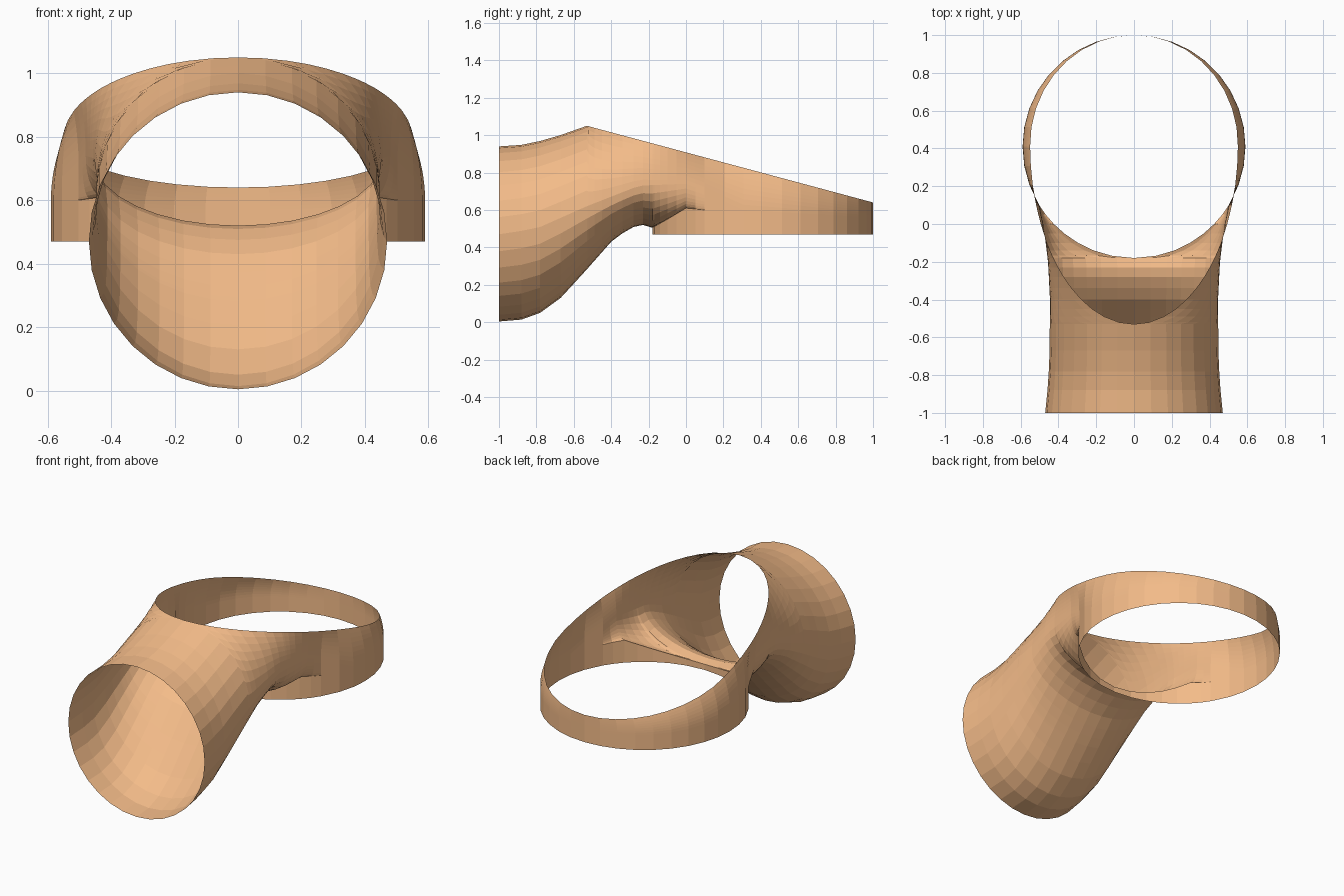
import bpy, bmesh, math

if "Cube" in bpy.data.objects:
    bpy.data.objects.remove(bpy.data.objects["Cube"])

# Side-view guide curves, as (y, value)
TOP = [(-1, .94), (-.85, .95), (-.7, .99), (-.53, 1.05), (1, .64)]
RIDGE = [(-1, .004), (-.88, .014), (-.78, .05), (-.67, .13), (-.55, .26), (-.4, .43),
         (-.3, .505), (-.23, .52), (-.18, .505), (-.1, .55), (0, .61), (.1, .6), (.3, .53), (1, .5)]
MID = [(-1, .47), (-.8, .5), (-.53, .62), (-.25, .73), (0, .74), (.1, .7), (.3, .6), (1, .56)]
WIDTH = [(-1, .47), (-.85, .455), (-.7, .447), (-.4, .445), (-.2, .455), (0, .48), (.1, .502)]


def lerp(table, y):
    for (a, u), (b, v) in zip(table, table[1:]):
        if y <= b:
            return u + (v - u) * (y - a) / (b - a)
    return table[-1][1]


def oval(y, centre, half_width, front, back):
    d = (y - centre) / (front if y < centre else back)
    return half_width * math.sqrt(max(0, 1 - d * d))


def section(y, n=8):
    """Right half of the shell cut at y, from the top rim to the bottom rim."""
    zt, zr, zm = lerp(TOP, y), lerp(RIDGE, y), lerp(MID, y)
    xt = oval(y, .42, .55, .95, .58)
    xb = oval(y, .41, .59, .59, .59)
    w = lerp(WIDTH, y) if y < .1 else xb
    phi = math.acos(min(xt / w, .98)) if w > 1e-4 else .2
    pts = []
    for i in range(n, -1, -1):                      # upper wall
        a = phi * i / n
        pts.append((w + (xt - w) * (1 - math.cos(a)) / (1 - math.cos(phi)), y,
                    zm + (zt - zm) * math.sin(a) / math.sin(phi)))
    for i in range(1, n + 1):                       # lower wall
        a = math.pi / 2 * i / n
        pts.append((xb + (w - xb) * math.cos(a), y, zm - (zm - zr) * math.sin(a)))
    pts.append((xb, y, .47 if y >= -.18 else zr))   # collar down to the flat rim
    return pts


# Stations along the body, closer together where the openings begin and end
ys = [-1, -.88, -.78, -.67, -.6, -.53, -.52, -.49, -.45, -.4, -.34, -.28, -.23, -.1801,
      -.18, -.168, -.14, -.1, -.05, 0, .05, .1]
ys += [.41 + .59 * math.sin(math.radians(d)) for d in range(-20, 91, 10)]

bm = bmesh.new()
grid = [[bm.verts.new(p) for p in section(y)] for y in ys]
for r, s in zip(grid, grid[1:]):
    for i in range(len(r) - 1):
        bm.faces.new((r[i], r[i + 1], s[i + 1], s[i]))
# Mirror to the left half and weld the seam
geom = bm.verts[:] + bm.edges[:] + bm.faces[:]
bmesh.ops.mirror(bm, geom=geom, axis='X', merge_dist=.0005)
bmesh.ops.remove_doubles(bm, verts=bm.verts[:], dist=.0005)
bmesh.ops.recalc_face_normals(bm, faces=bm.faces[:])

mesh = bpy.data.meshes.new("pipe_junction_shell")
bm.to_mesh(mesh)
bm.free()
shell = bpy.data.objects.new("pipe_junction_shell", mesh)
bpy.context.collection.objects.link(shell)

orange = bpy.data.materials.new("orange")
orange.diffuse_color = (.9, .5, .25, 1)
orange.use_nodes = True
orange.node_tree.nodes["Principled BSDF"].inputs["Base Color"].default_value = orange.diffuse_color
mesh.materials.append(orange)
